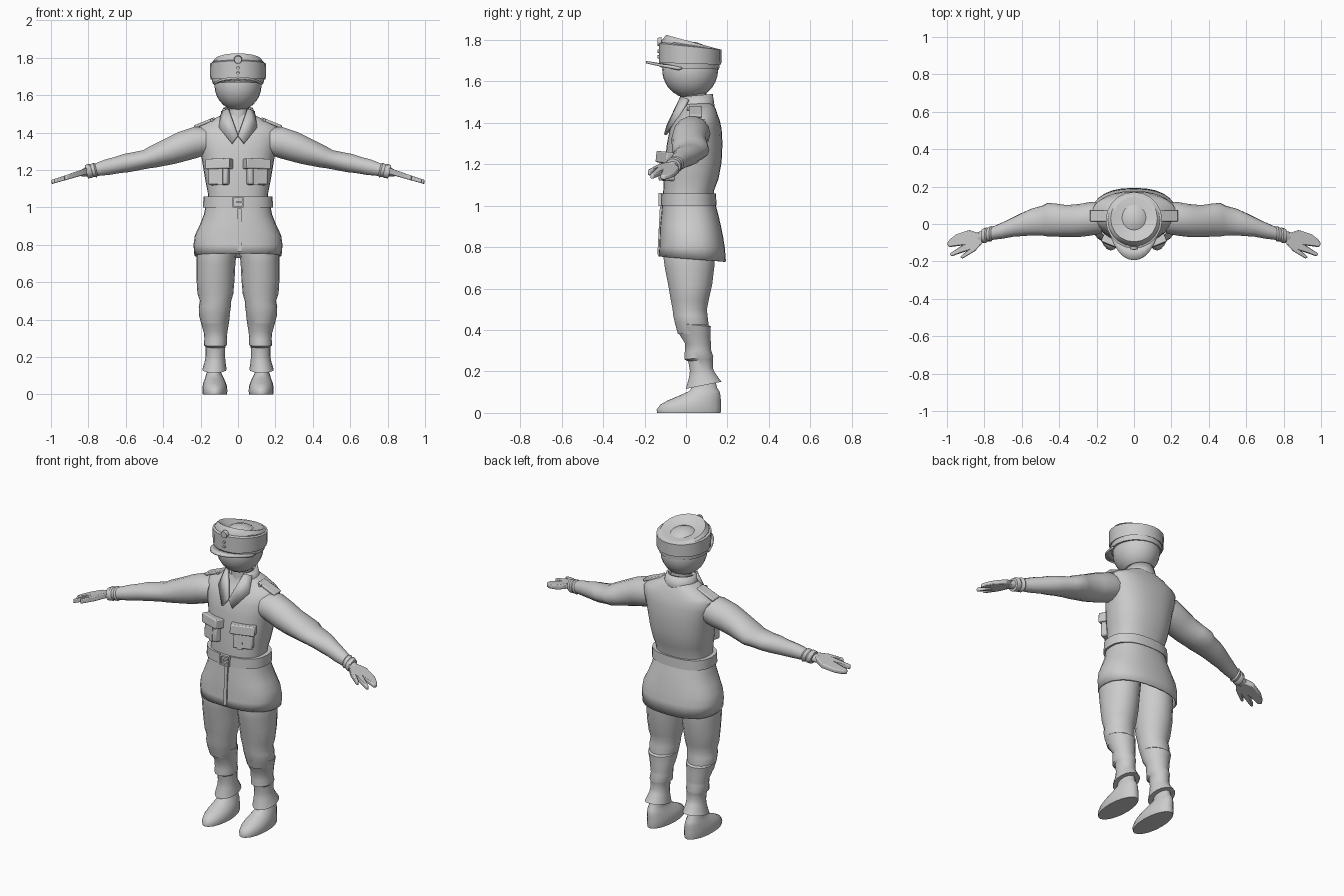
import bpy, bmesh
from math import sin, cos, pi, radians
from mathutils import Matrix, Vector


def finish(name, bm, mirror=False, thick=0, bevel=0, angle=38):
    bmesh.ops.recalc_face_normals(bm, faces=bm.faces)
    me = bpy.data.meshes.new(name)
    bm.to_mesh(me)
    bm.free()
    ob = bpy.data.objects.new(name, me)
    bpy.context.collection.objects.link(ob)
    bpy.ops.object.select_all(action='DESELECT')
    ob.select_set(True)
    bpy.context.view_layer.objects.active = ob
    bpy.ops.object.shade_smooth_by_angle(angle=radians(angle))
    if thick:
        m = ob.modifiers.new("thickness", 'SOLIDIFY')
        m.thickness, m.offset = thick, 0
    if bevel:
        m = ob.modifiers.new("bevel", 'BEVEL')
        m.width, m.segments = bevel, 2
    if mirror:
        ob.modifiers.new("mirror", 'MIRROR')
    return ob


def spow(v, e):
    return (abs(v) ** e) * (1 if v >= 0 else -1)


def loft(name, rings, axis='z', n=20, power=2.0, arc=(0, 360), caps=(True, True), **kw):
    """Rings: (position, centre a, centre b, radius a, radius b, tilt along b)."""
    bm = bmesh.new()
    closed = arc == (0, 360)
    rows = []
    for p, a, b, ra, rb, *t in rings:
        row = []
        for i in range(n if closed else n + 1):
            ang = radians(arc[0] + (arc[1] - arc[0]) * i / n)
            da = ra * spow(cos(ang), 2 / power)
            db = rb * spow(sin(ang), 2 / power)
            q = p + (t[0] if t else 0) * db
            row.append(bm.verts.new((a + da, b + db, q) if axis == 'z' else (q, a + da, b + db)))
        rows.append(row)
    for r, s in zip(rows, rows[1:]):
        for i in range(n):
            j = (i + 1) % len(r)
            bm.faces.new((r[i], r[j], s[j], s[i]))
    if closed:
        if caps[0]:
            bm.faces.new(rows[0])
        if caps[1]:
            bm.faces.new(rows[-1])
    return finish(name, bm, **kw)


def box(name, loc, size, rot=(0, 0, 0), **kw):
    bm = bmesh.new()
    m = Matrix.Translation(loc)
    for ang, ax in zip(rot, 'XYZ'):
        m = m @ Matrix.Rotation(radians(ang), 4, ax)
    bmesh.ops.create_cube(bm, size=1, matrix=m @ Matrix.Diagonal((*size, 1)))
    return finish(name, bm, **kw)


def disc(name, loc, r, depth, rot_z=0, **kw):
    bm = bmesh.new()
    m = Matrix.Translation(loc) @ Matrix.Rotation(radians(rot_z), 4, 'Z') @ Matrix.Rotation(pi / 2, 4, 'X')
    bmesh.ops.create_cone(bm, cap_ends=True, segments=12, radius1=r, radius2=r * .85, depth=depth, matrix=m)
    return finish(name, bm, **kw)


# head and neck
bm = bmesh.new()
bmesh.ops.create_uvsphere(bm, u_segments=24, v_segments=14, radius=1,
                          matrix=Matrix.Translation((0, .02, 1.655)) @ Matrix.Diagonal((.126, .135, .137, 1)))
finish("head", bm)
loft("neck", [(1.36, 0, .02, .06, .06), (1.46, 0, .04, .058, .06), (1.56, 0, .04, .058, .06)], n=16)

# cap: band, folded flap, sloping crown with a sunken top
loft("cap_band", [(1.662, 0, .018, .137, .142, -.03), (1.70, 0, .02, .14, .143, -.03)])
loft("cap_flap", [(1.69, 0, .02, .14, .142, -.03), (1.685, 0, .02, .148, .15, -.03),
                  (1.768, 0, .02, .151, .151, -.1), (1.772, 0, .02, .141, .141, -.12)])
loft("cap_crown", [(1.75, 0, .02, .14, .14, -.1), (1.775, 0, .022, .14, .14, -.16),
                   (1.79, 0, .03, .125, .125, -.27), (1.783, 0, .035, .105, .105, -.22),
                   (1.77, 0, .035, .06, .06, -.1)])
bm = bmesh.new()
prev = None
for i in range(13):
    t = radians(-165 + 150 * i / 12)
    s = -sin(t)
    cur = (bm.verts.new((.132 * cos(t), .02 - .138 * s, 1.66 + .02 * s)),
           bm.verts.new((.134 * cos(t), .02 - .213 * s, 1.645 + .048 * s)))
    if prev:
        bm.faces.new((prev[0], prev[1], cur[1], cur[0]))
    prev = cur
finish("cap_visor", bm, thick=.012)
disc("cap_badge", (0, -.128, 1.79), .023, .018)
for z in (1.745, 1.718):
    disc("cap_button", (0, -.132, z), .009, .012)

# jacket body
loft("jacket_body", [
    (1.00, 0, .012, .165, .122), (1.07, 0, .012, .16, .122), (1.13, 0, .025, .172, .132),
    (1.21, 0, .035, .186, .137), (1.30, 0, .042, .20, .134), (1.37, 0, .047, .218, .125),
    (1.415, 0, .054, .224, .108), (1.437, 0, .058, .205, .095), (1.47, 0, .06, .14, .082),
    (1.495, 0, .055, .085, .07)], n=28, power=2.4)

# jacket skirt, hollow below
loft("jacket_skirt", [
    (1.02, 0, .012, .167, .122), (.96, 0, .018, .178, .132), (.90, 0, .022, .202, .142),
    (.85, 0, .026, .226, .148), (.80, 0, .029, .233, .153), (.742, 0, .03, .228, .158, -.08)],
    n=28, power=2.4, caps=(True, False), thick=.01)
box("skirt_overlap", (.008, -.126, .88), (.02, .012, .23), rot=(-3, 0, 0))

# belt and buckle
loft("belt", [(1.0, 0, .013, .176, .124), (1.0, 0, .013, .187, .134),
              (1.058, 0, .013, .185, .132), (1.058, 0, .013, .17, .122)], n=28, power=2.4)
for z in (1.004, 1.056):
    box("buckle_bar", (0, -.124, z), (.06, .018, .01))
box("buckle_side", (.027, -.124, 1.03), (.008, .018, .055), mirror=True)
box("buckle_prong", (.008, -.126, 1.03), (.03, .014, .01))

# breast pockets
box("pocket", (.1, -.088, 1.17), (.112, .055, .1), rot=(-4, 0, 22), mirror=True, bevel=.01)
box("pocket_pleat", (.092, -.112, 1.165), (.03, .022, .09), rot=(-4, 0, 22), mirror=True)
box("pocket_flap", (.1, -.092, 1.232), (.14, .062, .055), rot=(-6, 0, 22), mirror=True, bevel=.006)
disc("pocket_button", (.088, -.124, 1.218), .01, .014, rot_z=22, mirror=True)

# collar and lapels
loft("collar_stand", [(1.455, 0, .05, .098, .088, -.15), (1.53, 0, .045, .074, .078, .1)],
     n=18, arc=(-50, 230), thick=.012)
bm = bmesh.new()
vs = [bm.verts.new(c) for c in ((.052, -.022, 1.525), (.085, .012, 1.512), (.1, -.035, 1.425),
                                (.033, -.1, 1.342), (0, -.088, 1.385))]
bm.faces.new((vs[0], vs[1], vs[2]))
bm.faces.new((vs[0], vs[2], vs[3], vs[4]))
finish("lapel", bm, mirror=True, thick=.014)

# shoulder straps
box("shoulder_strap", (.178, .045, 1.453), (.12, .062, .016), rot=(0, 22, 0), mirror=True, bevel=.005)
disc("strap_button", (.14, .01, 1.468), .009, .012, mirror=True)

# sleeves with elbow folds and a double cuff
loft("sleeve", [
    (.17, .03, 1.355, .08, .075), (.23, .028, 1.347, .09, .085, .1), (.30, .018, 1.325, .088, .078, .3),
    (.36, .016, 1.302, .085, .07, .35), (.41, .02, 1.285, .088, .063, .35), (.46, .023, 1.268, .09, .056, .35),
    (.49, .018, 1.258, .08, .05, .3), (.55, .01, 1.246, .071, .05, .25), (.60, -.003, 1.237, .062, .05, .25),
    (.64, -.014, 1.228, .053, .045, .25), (.70, -.034, 1.215, .044, .042, .25), (.757, -.05, 1.202, .035, .034, .25),
    (.765, -.052, 1.2, .042, .04, .25), (.782, -.057, 1.197, .036, .034, .25), (.79, -.059, 1.196, .041, .039, .25),
    (.81, -.064, 1.19, .038, .036, .25), (.812, -.065, 1.19, .028, .024, .25), (.84, -.075, 1.182, .03, .016, .25)],
    axis='x', n=14, mirror=True)

# hands: flat outline with fingers and thumb
outline = [(.80, -.09), (.82, -.052), (.88, -.032), (.95, -.055), (.985, -.082), (1.0, -.105), (.99, -.124),
           (.92, -.115), (.985, -.158), (.978, -.174), (.895, -.145), (.93, -.176), (.918, -.186), (.85, -.145)]
bm = bmesh.new()
rows = [[bm.verts.new((x, y, 1.197 - .31 * (x - .8) + k * (.017 - .03 * (x - .8)))) for x, y in outline]
        for k in (1, -1)]
bm.faces.new(rows[0])
bm.faces.new(rows[1][::-1])
for i in range(len(outline)):
    j = (i + 1) % len(outline)
    bm.faces.new((rows[0][i], rows[0][j], rows[1][j], rows[1][i]))
finish("hand", bm, mirror=True, bevel=.006)

# trousers
loft("trouser_leg", [
    (.90, .1, .02, .095, .115), (.76, .115, .015, .107, .127), (.70, .118, .017, .104, .121),
    (.62, .12, .02, .102, .108), (.54, .121, .018, .096, .092), (.50, .12, .018, .084, .084),
    (.47, .124, .021, .086, .084), (.43, .126, .028, .082, .082), (.38, .126, .035, .07, .075)],
    n=18, mirror=True)

# gaiters with folds and a flared hem
loft("gaiter", [
    (.435, .126, .03, .074, .076, -.1), (.425, .126, .033, .083, .088, -.1), (.38, .123, .04, .074, .079, -.1),
    (.33, .12, .058, .063, .064, -.1), (.30, .12, .057, .06, .064, .1), (.265, .121, .062, .061, .071, .1),
    (.255, .121, .07, .053, .06, .1), (.21, .121, .074, .052, .056, .15), (.185, .122, .076, .054, .062, .2),
    (.133, .126, .085, .065, .087, .2), (.135, .126, .083, .05, .066, .2)], n=18, mirror=True)

# shoes
loft("shoe", [
    (0, .124, .014, .064, .153), (.015, .124, .014, .067, .156), (.04, .124, .022, .066, .146),
    (.06, .125, .04, .061, .128), (.083, .126, .067, .052, .1), (.105, .128, .088, .043, .073),
    (.12, .128, .088, .038, .062), (.18, .124, .08, .036, .055)], n=20, mirror=True, angle=50)
